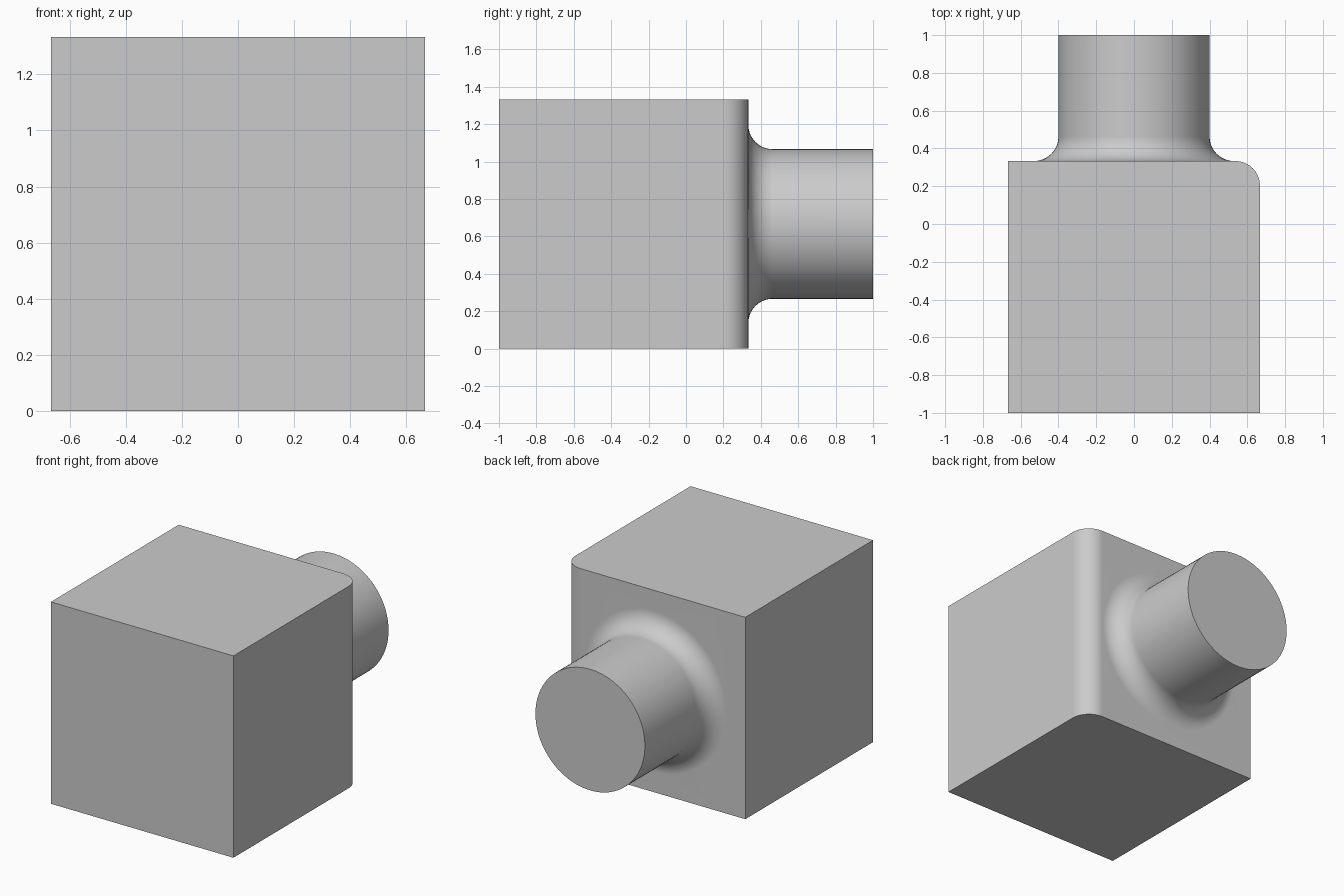
import bpy, bmesh, math
from mathutils import Vector

cube = bpy.data.objects.get("Cube")
if cube:
    bpy.data.objects.remove(cube, do_unlink=True)

HALF = 2 / 3          # half the block width
BACK = 1 / 3          # y of the block's back face
BOSS_R = 0.4          # boss radius
FILLET = 0.13         # radius of the fillet and of the rounded edge
SEGS = 10

grey = bpy.data.materials.new("light grey")
grey.use_nodes = True
colour = (0.6, 0.6, 0.6, 1)
grey.diffuse_color = colour
grey.node_tree.nodes["Principled BSDF"].inputs["Base Color"].default_value = colour

bm = bmesh.new()

# Block: a cube with its back left vertical edge rounded
bmesh.ops.create_cube(bm, size=2 * HALF)
bmesh.ops.translate(bm, verts=bm.verts, vec=(0, BACK - HALF, HALF))
corner = [e for e in bm.edges
          if all(v.co.x > 0 and v.co.y > 0 for v in e.verts)]
bmesh.ops.bevel(bm, geom=corner, offset=FILLET, offset_type='OFFSET',
                segments=SEGS, profile=0.5, affect='EDGES')

# Open the back face, keeping its outline
bm.faces.ensure_lookup_table()
bm.normal_update()
back = max(bm.faces, key=lambda f: f.calc_center_median().y)
outline = list(back.edges)
bmesh.ops.delete(bm, geom=[back], context='FACES_ONLY')

# Boss: fillet and straight wall spun round the y axis
profile = []
for i in range(SEGS + 1):
    a = math.pi / 2 * i / SEGS
    profile.append((BOSS_R + FILLET * (1 - math.sin(a)),
                    BACK + FILLET * (1 - math.cos(a))))
profile.append((BOSS_R, 1.0))
verts = [bm.verts.new((r, y, HALF)) for r, y in profile]
edges = [bm.edges.new(pair) for pair in zip(verts, verts[1:])]
bmesh.ops.spin(bm, geom=verts + edges, cent=(0, 0, HALF), axis=(0, 1, 0),
               angle=math.tau, steps=72, use_merge=True)
bmesh.ops.remove_doubles(bm, verts=bm.verts, dist=1e-4)

# Flat end of the boss, and the back face around the fillet
rim = [e for e in bm.edges if e.is_boundary]
bmesh.ops.contextual_create(
    bm, geom=[e for e in rim if all(v.co.y > 0.99 for v in e.verts)])
ring = [e for e in bm.edges if e.is_boundary]
bmesh.ops.triangle_fill(bm, edges=ring, use_beauty=True, normal=Vector((0, 1, 0)))
bmesh.ops.recalc_face_normals(bm, faces=bm.faces)

mesh = bpy.data.meshes.new("block_with_boss")
bm.to_mesh(mesh)
bm.free()
mesh.materials.append(grey)
body = bpy.data.objects.new("block_with_boss", mesh)
bpy.context.collection.objects.link(body)

# Smooth rounds, sharp corners, flat planes
bpy.ops.object.select_all(action='DESELECT')
body.select_set(True)
bpy.context.view_layer.objects.active = body
bpy.ops.object.shade_smooth_by_angle(angle=math.radians(30))
weighted = body.modifiers.new("flat planes", 'WEIGHTED_NORMAL')
weighted.keep_sharp = True
